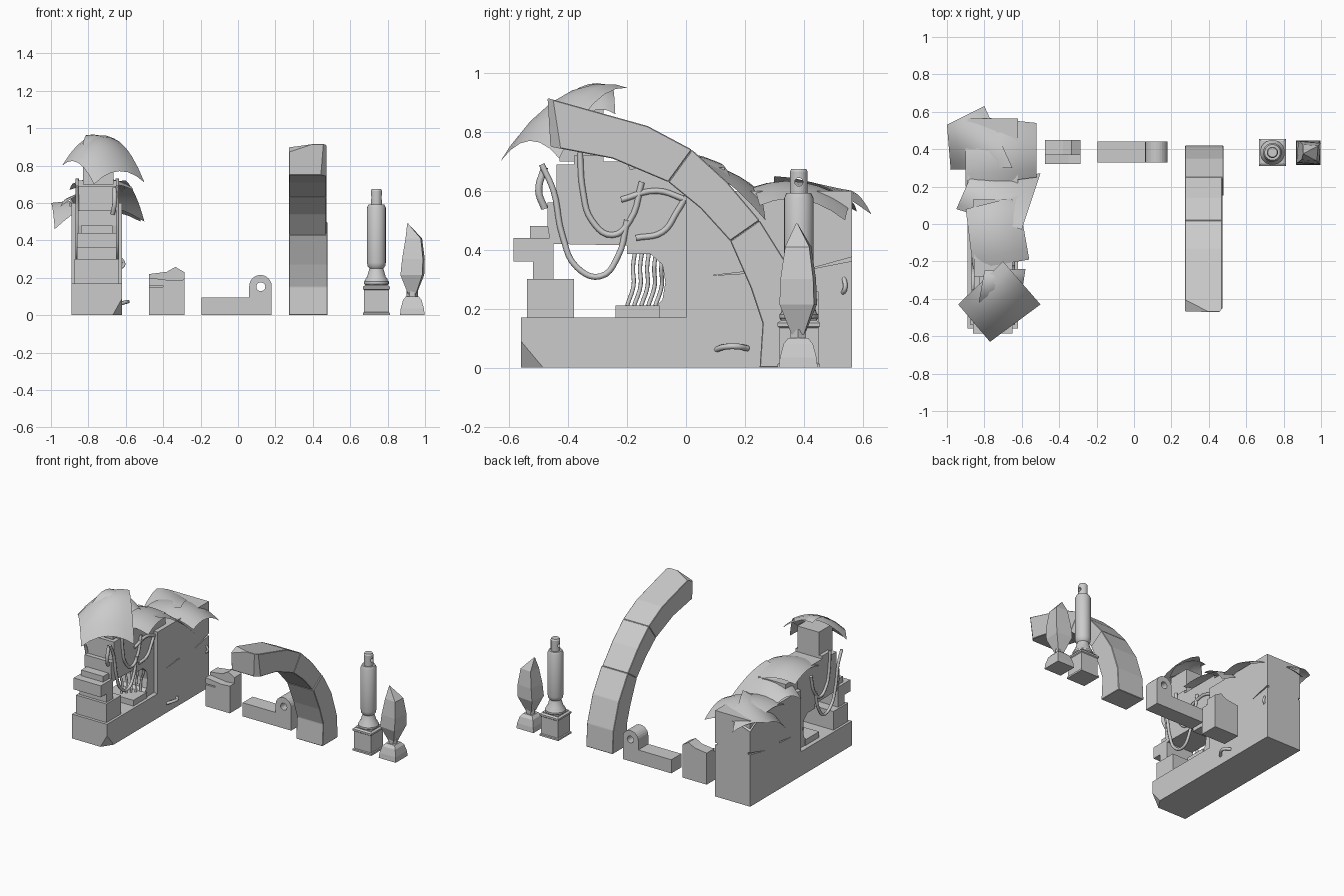
import bpy, bmesh, math
from mathutils import Vector

if "Cube" in bpy.data.objects:
    bpy.data.objects.remove(bpy.data.objects["Cube"])


def finish(name, bm, smooth=None):
    bmesh.ops.recalc_face_normals(bm, faces=bm.faces[:])
    me = bpy.data.meshes.new(name)
    bm.to_mesh(me)
    bm.free()
    ob = bpy.data.objects.new(name, me)
    bpy.context.collection.objects.link(ob)
    if smooth:
        for o in bpy.context.selected_objects:
            o.select_set(False)
        ob.select_set(True)
        bpy.context.view_layer.objects.active = ob
        bpy.ops.object.shade_smooth_by_angle(angle=math.radians(smooth))
    return ob


def prism(name, pts, lo, hi, axis='X', chips=(), bevel=0):
    """Extrude a profile along X (y,z points) or Y (x,z points); chips are (point, normal) cuts."""
    bm = bmesh.new()
    place = (lambda p, d: (d, p[0], p[1])) if axis == 'X' else (lambda p, d: (p[0], d, p[1]))
    rings = [[bm.verts.new(place(p, d)) for p in pts] for d in (lo, hi)]
    n = len(pts)
    for i in range(n):
        j = (i + 1) % n
        bm.faces.new((rings[0][i], rings[0][j], rings[1][j], rings[1][i]))
    bm.faces.new(rings[0])
    bm.faces.new(rings[1][::-1])
    bmesh.ops.recalc_face_normals(bm, faces=bm.faces[:])
    if bevel:
        bmesh.ops.bevel(bm, geom=bm.edges[:], offset=bevel, segments=1, affect='EDGES')
    for co, no in chips:
        bmesh.ops.bisect_plane(bm, geom=bm.verts[:] + bm.edges[:] + bm.faces[:],
                               plane_co=co, plane_no=no, clear_outer=True)
        bmesh.ops.holes_fill(bm, edges=[e for e in bm.edges if e.is_boundary])
    return finish(name, bm)


def box(name, x, y, z, **kw):
    return prism(name, [(y[0], z[0]), (y[1], z[0]), (y[1], z[1]), (y[0], z[1])], x[0], x[1], **kw)


def loft(name, rings, n, rot=0.0, smooth=None):
    """Stack of n-sided rings (x, y, z, radius)."""
    bm = bmesh.new()
    loops = [[bm.verts.new((x + r * math.cos(rot + math.tau * i / n),
                            y + r * math.sin(rot + math.tau * i / n), z)) for i in range(n)]
             for x, y, z, r in rings]
    for a, b in zip(loops, loops[1:]):
        for i in range(n):
            j = (i + 1) % n
            bm.faces.new((a[i], a[j], b[j], b[i]))
    bm.faces.new(loops[0])
    bm.faces.new(loops[-1])
    return finish(name, bm, smooth)


def cut(ob, cutter):
    """Subtract the cutter, then drop it."""
    cutter.hide_render = True
    m = ob.modifiers.new('cut', 'BOOLEAN')
    m.operation, m.solver, m.object = 'DIFFERENCE', 'EXACT', cutter
    dg = bpy.context.evaluated_depsgraph_get()
    dg.update()
    me = bpy.data.meshes.new_from_object(ob.evaluated_get(dg))
    ob.modifiers.clear()
    ob.data = me
    bpy.data.objects.remove(cutter)


def sheet(name, corners, bulge, n=6):
    """Draped sheet spanning four corners, lifted in the middle."""
    bm = bmesh.new()
    a, b, c, d = map(Vector, corners)
    grid = []
    for i in range(n + 1):
        for j in range(n + 1):
            u, v = i / n, j / n
            p = (a * (1 - u) + b * u) * (1 - v) + (d * (1 - u) + c * u) * v
            p.z += bulge * (2 - (2 * u - 1) ** 2 - (2 * v - 1) ** 2) / 2
            grid.append(bm.verts.new(p))
    for i in range(n):
        for j in range(n):
            k = i * (n + 1) + j
            bm.faces.new((grid[k], grid[k + 1], grid[k + n + 2], grid[k + n + 1]))
    return finish(name, bm, 40)


def vine(name, pts, r=0.010):
    cu = bpy.data.curves.new(name, 'CURVE')
    cu.dimensions = '3D'
    cu.bevel_depth, cu.bevel_resolution, cu.resolution_u, cu.use_fill_caps = r, 2, 5, True
    sp = cu.splines.new('BEZIER')
    sp.bezier_points.add(len(pts) - 1)
    for bp, p in zip(sp.bezier_points, pts):
        bp.co = p
        bp.handle_left_type = bp.handle_right_type = 'AUTO'
    ob = bpy.data.objects.new(name, cu)
    bpy.context.collection.objects.link(ob)


# Ruin: plinth, rear wall with cracks, and the arched mass with tower
box('ruin_plinth', (-.89, -.62), (-.56, .02), (0, .17),
    chips=[((-.67, -.56, 0), (.75, -.5, -.42))])
wall = box('ruin_wall', (-.89, -.62), (0, .563), (0, .6))
for x in (-.62, -.89):
    cut(wall, prism('crack', [(.08, .312), (.24, .33), (.24, .322)], x - .015, x + .015))
    cut(wall, prism('crack', [(.4, .33), (.58, .38), (.58, .365)], x - .015, x + .015))
box('ruin_wall_step', (-.86, -.65), (0, .13), (.59, .68))
prism('ruin_arch_tower', [(0.01, .16), (-.1, .16), (-.1, .21), (-.08, .23), (-.07, .29), (-.08, .35),
                          (-.12, .385), (-.2, .385), (-.2, .415), (-.46, .42), (-.47, .48), (-.47, .56),
                          (-.44, .56), (-.44, .69), (-.38, .69), (-.38, .72), (-.28, .72), (-.28, .7),
                          (0.01, .7)], -.855, -.65)
box('ruin_tower_top', (-.83, -.665), (-.43, -.28), (.7, .88))
box('ruin_ledge', (-.86, -.64), (-.24, -.09), (.165, .21))

# Stepped pier at the front
for i, (y0, y1, z0, z1, w) in enumerate([(-.54, -.38, .165, .3, .118), (-.52, -.45, .3, .36, .105),
                                         (-.585, -.45, .36, .44, .105), (-.53, -.455, .44, .48, .085)]):
    box(f'pier_block_{i}', (-.755 - w, -.755 + w), (y0, y1), (z0, z1))

# Draped sheets over the ruin
sheet('drape_rear', [(-.9, .58, .53), (-.52, .54, .5), (-.52, .25, .55), (-.9, .2, .58)], .09)
sheet('drape_rear_side', [(-1, .53, .6), (-.8, .63, .52), (-.65, .3, .65), (-.98, .29, .46)], .06)
sheet('drape_middle_rear', [(-.88, .24, .6), (-.5, .27, .5), (-.6, -.03, .72), (-.95, .08, .58)], .07)
sheet('drape_middle_front', [(-.9, .08, .67), (-.62, .15, .65), (-.56, -.19, .67), (-.86, -.24, .67)], .07)
sheet('drape_tower', [(-.94, -.43, .8), (-.7, -.2, .95), (-.5, -.43, .71), (-.77, -.63, .7)], .13)
sheet('drape_tower_small', [(-.8, -.25, .95), (-.58, -.24, .86), (-.6, -.37, .83), (-.83, -.42, .91)], .06)

# Hanging vines on both sides, and thin ones in the opening
paths = [[(-.49, .69), (-.45, .6), (-.42, .45), (-.37, .34), (-.29, .31), (-.23, .38), (-.2, .5)],
         [(-.36, .73), (-.35, .6), (-.32, .5), (-.25, .45), (-.19, .5), (-.15, .63)],
         [(-.22, .57), (-.1, .6), (0, .57)],
         [(-.17, .44), (-.08, .46), (-.03, .53), (0, .58)]]
for side, x, use in (('right', -.645, paths), ('left', -.86, paths[:2])):
    for i, p in enumerate(use):
        vine(f'vine_{side}_{i}', [(x, y, z) for y, z in p])
for i in range(5):
    y = -.19 + .024 * i
    vine(f'thin_vine_{i}', [(-.8 + .03 * i, y + .02, .41), (-.79 + .03 * i, y + .01, .34),
                            (-.77 + .02 * i, y + .012, .28), (-.76 + .02 * i, y - .01, .21)], .007)
vine('pier_vine', [(-.66, -.48, .68), (-.66, -.5, .6), (-.67, -.48, .54)], .012)
vine('root_low', [(-.63, .1, .06), (-.6, .13, .07), (-.59, .17, .072), (-.62, .21, .065)], .01)
vine('root_high', [(-.63, .53, .25), (-.61, .54, .27), (-.63, .535, .31)], .008)

# Broken block with a jagged cap
block = prism('broken_block', [(-.475, 0), (-.287, 0), (-.287, .19), (-.35, .185), (-.475, .2)], .32, .45, 'Y')
cut(block, box('crack', (-.49, -.4), (.31, .335), (.15, .158)))
prism('broken_block_cap', [(-.475, .198), (-.35, .184), (-.287, .189), (-.287, .23), (-.335, .258),
                           (-.38, .232), (-.475, .22)], .37, .45, 'Y')

# Bracket with a rounded, pierced lug
lug = [(.12 + .06 * math.cos(a), .155 + .06 * math.sin(a)) for a in [math.pi * i / 12 for i in range(13)]]
bracket = prism('bracket', [(-.195, 0), (.18, 0)] + lug + [(.06, .095), (-.195, .095)], .33, .44, 'Y')
hole = [(.122 + .024 * math.cos(math.tau * i / 20), .152 + .024 * math.sin(math.tau * i / 20)) for i in range(20)]
cut(bracket, prism('hole', hole, .2, .6, 'Y'))

# Curved rib in three segments with bevelled seams
inner = [(.25, 0), (.26, .15), (.22, .27), (.15, .43), (.05, .54), (-.06, .63), (-.25, .71), (-.46, .75)]
outer = [(.42, 0), (.41, .16), (.35, .34), (.25, .5), (.14, .63), (.02, .74), (-.13, .82), (-.47, .915)]
for k, (s, e) in enumerate([(0, 3), (3, 5), (5, 7)]):
    chips = [((.36, -.46, .905), (-.3, -.35, .88)), ((.445, -.47, .83), (.75, -.65, -.1))] if k == 2 else []
    prism(f'rib_segment_{k}', inner[s:e + 1] + outer[s:e + 1][::-1], .273, .472 + (.006 if k == 0 else 0),
          chips=chips, bevel=.003)

# Column: square plinth, turned shaft, pierced peg
cx, cy, q = .74, .383, math.sqrt(2)
loft('column_plinth', [(cx, cy, z, h * q) for z, h in
                       [(0, .072), (.012, .072), (.016, .066), (.135, .066), (.14, .072), (.152, .072),
                        (.16, .06), (.165, .06)]], 4, math.pi / 4)
loft('column_shaft', [(cx, cy, z, r) for z, r in
                      [(.16, .06), (.168, .066), (.18, .066), (.187, .06), (.195, .058), (.205, .05),
                       (.25, .037), (.262, .047), (.28, .05), (.575, .05), (.592, .042)]], 24, 0, 35)
peg = loft('column_peg', [(cx, cy, .585, .03), (cx, cy, .665, .03), (cx, cy, .675, .025)], 24)
ring = [(cy + .014 * math.cos(math.tau * i / 16), .63 + .014 * math.sin(math.tau * i / 16)) for i in range(16)]
cut(peg, prism('hole', ring, .6, .9))

# Crystal shard on a tapered foot
sx, sy = .932, .381
loft('shard_foot', [(sx, sy, z, h * q) for z, h in [(0, .066), (.035, .062), (.08, .05), (.1, .034)]],
     4, math.pi / 4)
loft('shard_neck', [(sx, sy, .095, .03), (sx, sy, .13, .03)], 6)
loft('crystal_shard', [(sx, sy, .113, .03), (sx, sy, .215, .083), (sx + .006, sy, .3, .079),
                       (sx + .008, sy, .41, .058), (sx - .025, sy - .005, .49, .003)], 4, math.radians(40))
